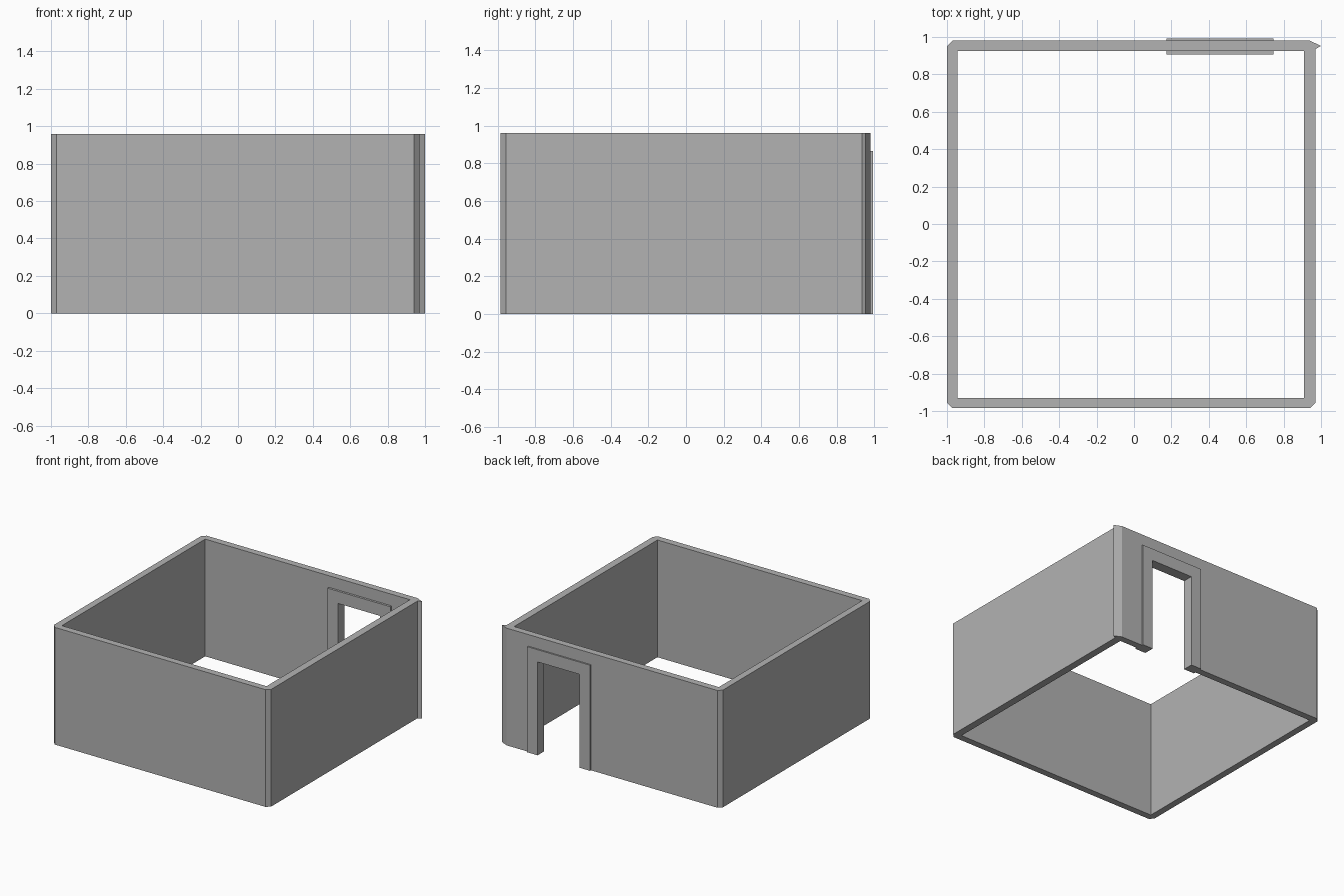
import bpy
import bmesh

cube = bpy.data.objects.get("Cube")
if cube:
    bpy.data.objects.remove(cube, do_unlink=True)

grey = bpy.data.materials.new("plain_grey")
grey.use_nodes = True
colour = (0.45, 0.45, 0.45, 1)
grey.diffuse_color = colour
grey.node_tree.nodes["Principled BSDF"].inputs["Base Color"].default_value = colour

HEIGHT = 0.96
DOOR_LEFT, DOOR_RIGHT, DOOR_TOP = 0.27, 0.65, 0.765


def prism(name, points, depth):
    """Extrude a closed 3D profile along the depth vector."""
    bm = bmesh.new()
    face = bm.faces.new([bm.verts.new(p) for p in points])
    grown = bmesh.ops.extrude_face_region(bm, geom=[face])["geom"]
    bmesh.ops.translate(bm, vec=depth,
                        verts=[v for v in grown if isinstance(v, bmesh.types.BMVert)])
    bmesh.ops.recalc_face_normals(bm, faces=bm.faces)
    mesh = bpy.data.meshes.new(name)
    bm.to_mesh(mesh)
    bm.free()
    mesh.materials.append(grey)
    obj = bpy.data.objects.new(name, mesh)
    bpy.context.collection.objects.link(obj)
    return obj


def cut(target, cutter):
    cutter.hide_render = True
    cutter.hide_set(True)
    cutter.display_type = 'WIRE'
    mod = target.modifiers.new("cut_" + cutter.name, 'BOOLEAN')
    mod.operation = 'DIFFERENCE'
    mod.solver = 'EXACT'
    mod.object = cutter
    # Bake the cut so that the cutter can go
    bpy.context.view_layer.update()
    graph = bpy.context.evaluated_depsgraph_get()
    baked = bpy.data.meshes.new_from_object(target.evaluated_get(graph))
    target.modifiers.clear()
    target.data = baked
    bpy.data.objects.remove(cutter, do_unlink=True)


# Walls: clipped corners, with one pointed joint at the back left
outline = [(-0.97, -0.985), (0.94, -0.985), (0.97, -0.955), (0.97, 0.935),
           (1.0, 0.952), (0.94, 0.98), (-0.97, 0.98), (-1.0, 0.95), (-1.0, -0.955)]
walls = prism("walls", [(x, y, 0) for x, y in outline], (0, 0, HEIGHT))

room = [(-0.945, -0.93), (0.91, -0.93), (0.91, 0.925), (-0.945, 0.925)]
cut(walls, prism("room_space", [(x, y, -0.1) for x, y in room], (0, 0, HEIGHT + 0.2)))

doorway = [(DOOR_LEFT, -0.1), (DOOR_RIGHT, -0.1), (DOOR_RIGHT, DOOR_TOP), (DOOR_LEFT, DOOR_TOP)]
cut(walls, prism("doorway_space", [(x, 0.85, z) for x, z in doorway], (0, 0.25, 0)))

# Door frame: an arch that stands proud on both sides of the wall
arch = [(0.175, 0), (0.175, 0.865), (0.745, 0.865), (0.745, 0),
        (DOOR_RIGHT, 0), (DOOR_RIGHT, DOOR_TOP), (DOOR_LEFT, DOOR_TOP), (DOOR_LEFT, 0)]
prism("door_frame", [(x, 0.907, z) for x, z in arch], (0, 0.085, 0))
